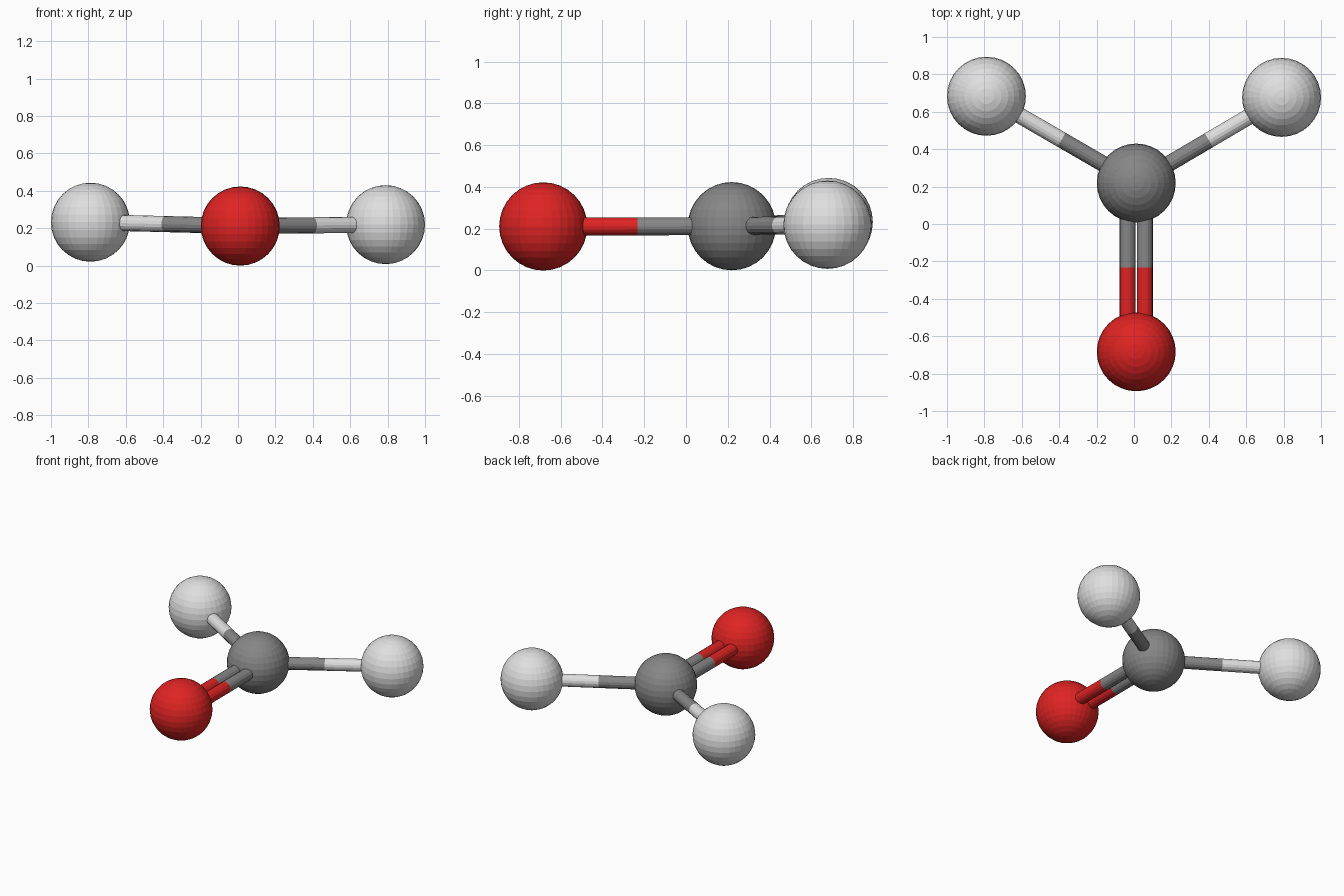
import bpy
from mathutils import Vector

cube = bpy.data.objects.get("Cube")
if cube:
    bpy.data.objects.remove(cube, do_unlink=True)

BALL_RADIUS = 0.211
ROD_RADIUS = 0.043


def make_material(name, colour):
    mat = bpy.data.materials.new(name)
    mat.use_nodes = True
    mat.diffuse_color = (*colour, 1)
    mat.node_tree.nodes["Principled BSDF"].inputs["Base Color"].default_value = (*colour, 1)
    return mat


red = make_material("red", (0.74, 0.017, 0.017))
grey = make_material("dark grey", (0.24, 0.24, 0.24))
white = make_material("pale grey", (0.74, 0.74, 0.74))


def finish(name, mat):
    obj = bpy.context.object
    obj.name = name
    obj.data.materials.append(mat)


def ball(name, centre, mat):
    bpy.ops.mesh.primitive_uv_sphere_add(
        segments=32, ring_count=16, radius=BALL_RADIUS, location=centre)
    finish(name, mat)


def rod(name, start, end, mat):
    axis = end - start
    bpy.ops.mesh.primitive_cylinder_add(
        vertices=16, radius=ROD_RADIUS, depth=axis.length,
        location=(start + end) / 2,
        rotation=axis.to_track_quat("Z", "Y").to_euler())
    finish(name, mat)


def two_tone_rod(name, start, end, start_mat, end_mat):
    middle = (start + end) / 2
    rod(name + "_inner", start, middle, start_mat)
    rod(name + "_outer", middle, end, end_mat)


# Ball centres
centre = Vector((0.012, 0.219, 0.212))
front = Vector((0.012, -0.683, 0.211))
left = Vector((0.789, 0.677, 0.219))
right = Vector((-0.789, 0.683, 0.232))

# Balls
ball("centre_ball", centre, grey)
ball("front_ball", front, red)
ball("left_ball", left, white)
ball("right_ball", right, white)

# Single rods to the two back balls
two_tone_rod("left_rod", centre, left, grey, white)
two_tone_rod("right_rod", centre, right, grey, white)

# Pair of parallel rods to the front ball
for side, name in ((1, "front_rod_left"), (-1, "front_rod_right")):
    offset = Vector((side * 0.046, 0, 0))
    two_tone_rod(name, centre + offset, front + offset, grey, red)
